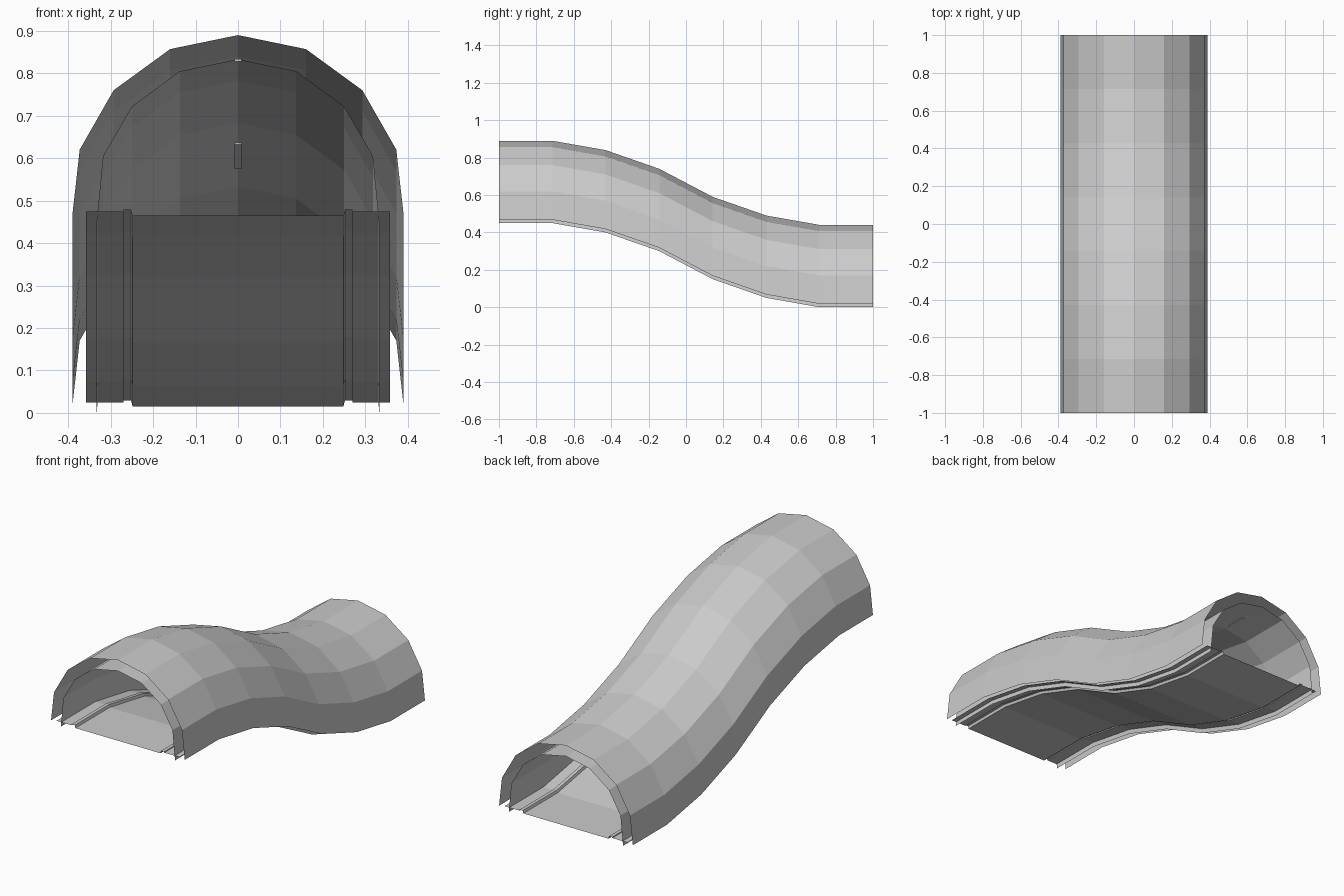
import bpy, bmesh

cube = bpy.data.objects.get("Cube")
if cube:
    bpy.data.objects.remove(cube, do_unlink=True)

grey = bpy.data.materials.new("light_grey")
grey.use_nodes = True
colour = (0.6, 0.6, 0.6, 1)
grey.diffuse_color = colour
grey.node_tree.nodes["Principled BSDF"].inputs["Base Color"].default_value = colour

# Descending path: (y, height) stations
PATH = [(-1, .45), (-.715, .45), (-.43, .40), (-.143, .30),
        (.143, .15), (.43, .05), (.715, 0), (1, 0)]


def path_height(y):
    for (y0, h0), (y1, h1) in zip(PATH, PATH[1:]):
        if y <= y1:
            return h0 + (h1 - h0) * (y - y0) / (y1 - y0)
    return PATH[-1][1]


def finish(name, bm):
    mesh = bpy.data.meshes.new(name)
    bm.to_mesh(mesh)
    bm.free()
    mesh.materials.append(grey)
    obj = bpy.data.objects.new(name, mesh)
    bpy.context.collection.objects.link(obj)
    return obj


def mirrored(half):
    """Complete a profile given from its right-hand end to the middle."""
    return half + [(-x, z) for x, z in reversed(half) if x > 0]


def sweep(name, profile):
    """Carry an open profile along the path as a flat-shaded sheet."""
    bm = bmesh.new()
    rows = [[bm.verts.new((x, y, z + h)) for x, z in profile] for y, h in PATH]
    for a, b in zip(rows, rows[1:]):
        for i in range(len(profile) - 1):
            bm.faces.new((a[i], b[i], b[i + 1], a[i + 1]))
    return finish(name, bm)


# Outer and inner arched skins, open at both ends
outer = [(.39, .018), (.373, .17), (.293, .31), (.16, .407), (0, .44)]
inner = [(.333, 0), (.318, .155), (.25, .272), (.137, .355), (0, .383)]
sweep("outer_shell", mirrored(outer))
lining = sweep("inner_lining", mirrored(inner))
lining.data.flip_normals()

# Walkway floor with raised kerbs and side ledges
floor = [(.358, .024), (.27, .024), (.27, .029), (.252, .029), (.248, .015)]
walkway = sweep("walkway_floor", mirrored(floor))
walkway.data.flip_normals()

# Thin ceiling lamps that follow the slope of the crown
for label, y in (("front", -.8), ("middle", 0), ("rear", .8)):
    bm = bmesh.new()
    bmesh.ops.create_cube(bm, size=1)
    for v in bm.verts:
        v.co.x *= .016
        v.co.y = y + v.co.y * .11
        v.co.z = path_height(v.co.y) + .381 + v.co.z * .006
    finish(label + "_ceiling_lamp", bm)
